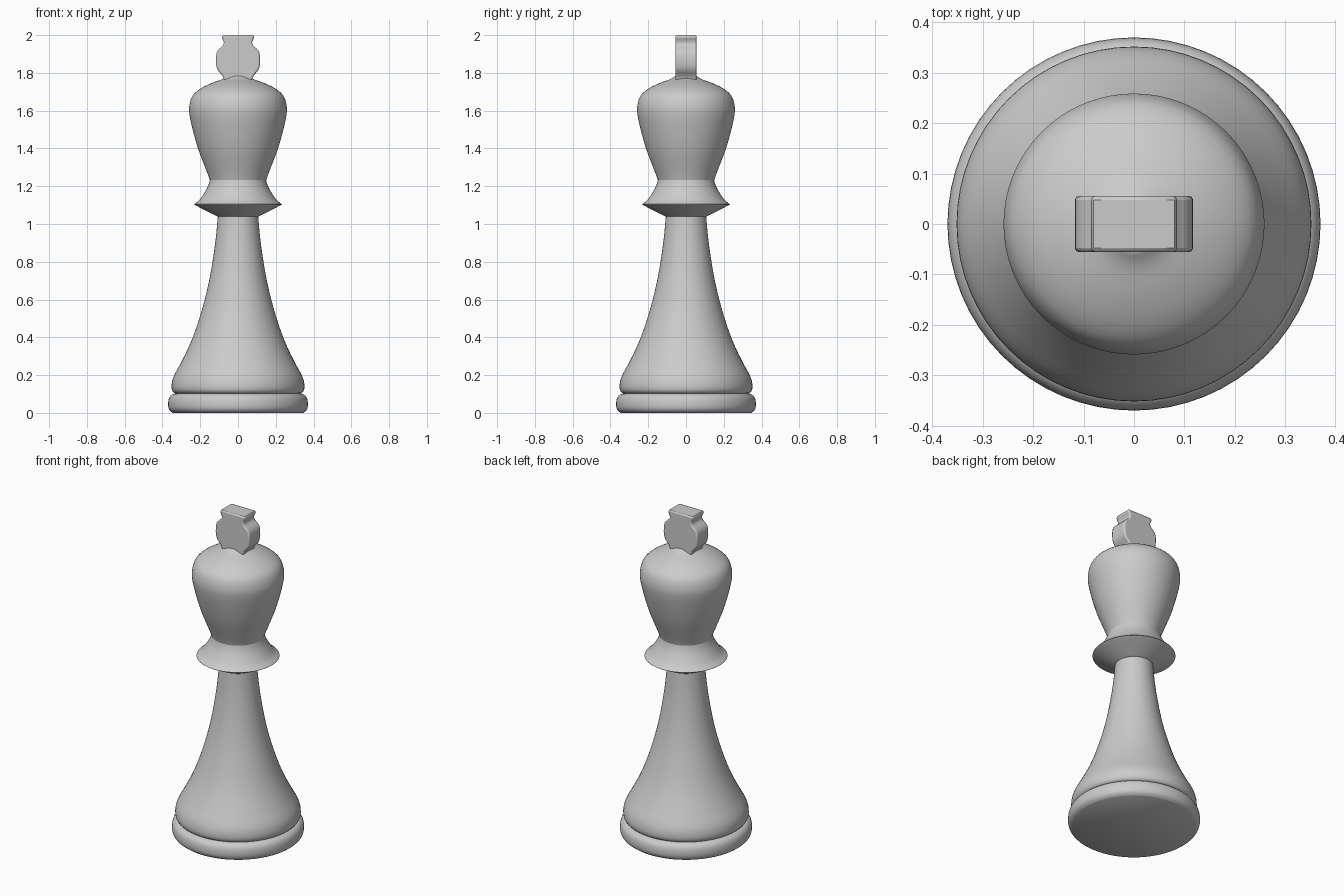
import bpy
import bmesh
import math
from mathutils import Vector

cube = bpy.data.objects.get("Cube")
if cube:
    bpy.data.objects.remove(cube)

grey = bpy.data.materials.new("plain_grey")
grey.use_nodes = True
colour = (0.6, 0.6, 0.6, 1)
grey.diffuse_color = colour
grey.node_tree.nodes["Principled BSDF"].inputs["Base Color"].default_value = colour


def smooth_path(points, steps=3):
    """Round a (radius, height) profile with a Catmull-Rom curve."""
    p = [Vector(q) for q in points]
    p = [p[0]] + p + [p[-1]]
    path = []
    for a, b, c, d in zip(p, p[1:], p[2:], p[3:]):
        for i in range(steps):
            t = i / steps
            path.append(0.5 * (2 * b + (c - a) * t + (2 * a - 5 * b + 4 * c - d) * t * t
                               + (3 * b - a - 3 * c + d) * t ** 3))
    return path + [p[-1]]


def finish(name, bm, angle):
    bmesh.ops.recalc_face_normals(bm, faces=bm.faces)
    mesh = bpy.data.meshes.new(name)
    bm.to_mesh(mesh)
    bm.free()
    mesh.materials.append(grey)
    obj = bpy.data.objects.new(name, mesh)
    bpy.context.collection.objects.link(obj)
    bpy.ops.object.select_all(action='DESELECT')
    obj.select_set(True)
    bpy.context.view_layer.objects.active = obj
    bpy.ops.object.shade_smooth_by_angle(angle=math.radians(angle))
    return obj


def lathe(name, points, sides=64):
    bm = bmesh.new()
    rings = []
    for r, z in smooth_path(points):
        rings.append([bm.verts.new((r * math.cos(k * math.tau / sides),
                                    r * math.sin(k * math.tau / sides), z))
                      for k in range(sides)])
    for low, high in zip(rings, rings[1:]):
        for k in range(sides):
            n = (k + 1) % sides
            bm.faces.new((low[k], low[n], high[n], high[k]))
    bm.faces.new(rings[0])
    bm.faces.new(rings[-1])
    return finish(name, bm, 40)


# Turned body, from the ground up
lathe("base_disc", [(0.345, 0), (0.363, 0.015), (0.37, 0.04), (0.366, 0.075),
                    (0.35, 0.096), (0.325, 0.104)])
lathe("stem", [(0.325, 0.1), (0.345, 0.112), (0.352, 0.14), (0.342, 0.19),
               (0.305, 0.26), (0.265, 0.34), (0.232, 0.42), (0.205, 0.5),
               (0.176, 0.6), (0.153, 0.7), (0.135, 0.8), (0.118, 0.92), (0.106, 1.05)])
lathe("collar", [(0.1, 1.035), (0.165, 1.068), (0.226, 1.1), (0.229, 1.107),
                 (0.205, 1.127), (0.178, 1.165), (0.157, 1.205), (0.145, 1.25)])
lathe("head", [(0.14, 1.2), (0.155, 1.25), (0.178, 1.31), (0.212, 1.4), (0.24, 1.5),
               (0.257, 1.58), (0.257, 1.63), (0.24, 1.68), (0.198, 1.717),
               (0.14, 1.746), (0.085, 1.766), (0.055, 1.785)])

# Flat finial: mirrored outline given thickness along y
half = smooth_path([(0.072, 1.755), (0.082, 1.785), (0.108, 1.815), (0.117, 1.86),
                    (0.111, 1.915), (0.082, 1.942), (0.075, 1.962), (0.087, 1.99)], 2)
outline = half + [Vector((0.08, 2)), Vector((-0.08, 2))]
outline += [Vector((-x, z)) for x, z in reversed(half)]
bm = bmesh.new()
front = bm.faces.new([bm.verts.new((x, -0.056, z)) for x, z in outline])
back = bmesh.ops.extrude_face_region(bm, geom=[front])["geom"]
bmesh.ops.translate(bm, vec=(0, 0.112, 0),
                    verts=[v for v in back if isinstance(v, bmesh.types.BMVert)])
finial = finish("finial", bm, 40)
bevel = finial.modifiers.new("soft_edges", 'BEVEL')
bevel.width = 0.008
bevel.segments = 2
bevel.limit_method = 'ANGLE'
bevel.angle_limit = math.radians(60)
